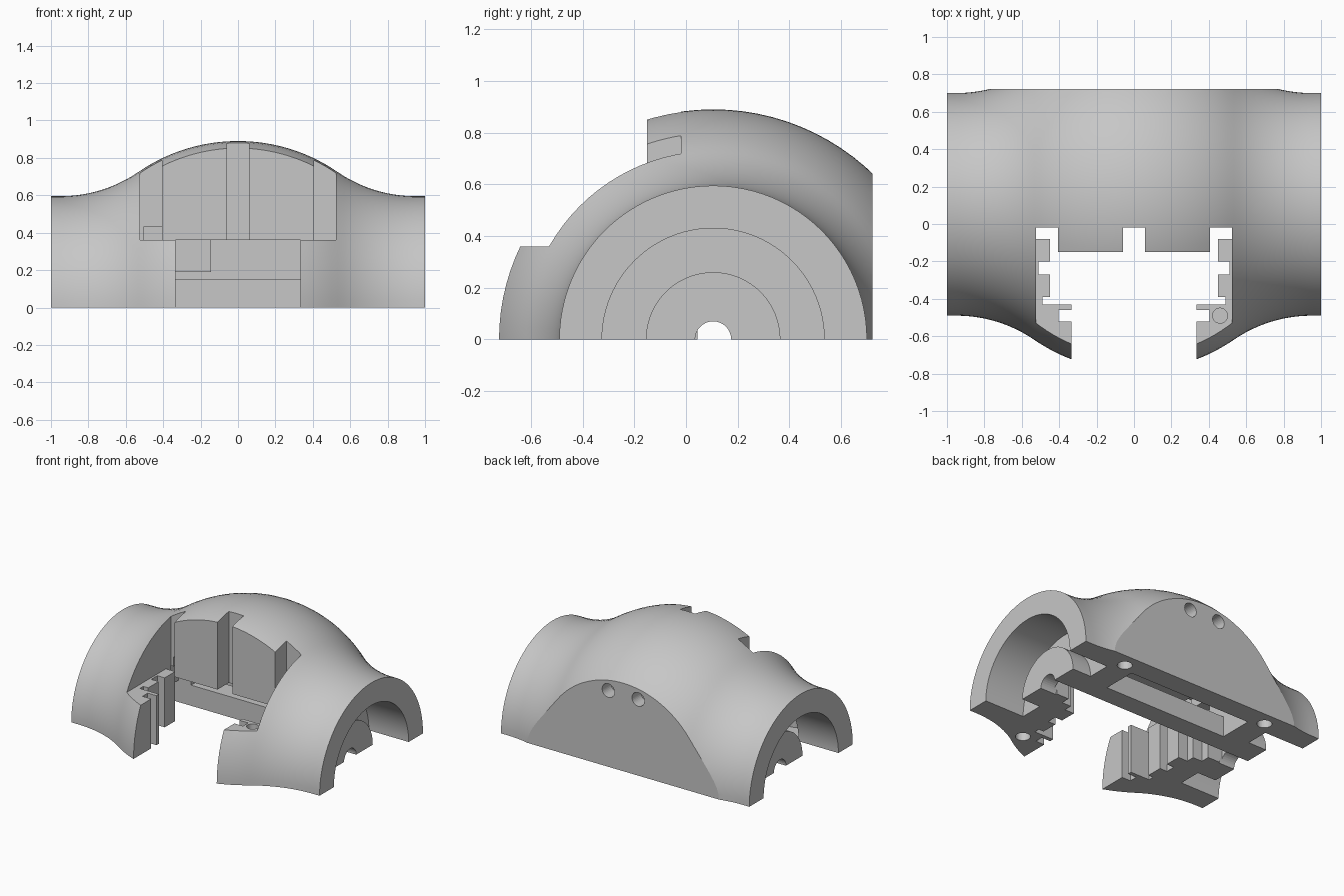
import bpy, bmesh, math
from mathutils import Matrix, Vector

if "Cube" in bpy.data.objects:
    bpy.data.objects.remove(bpy.data.objects["Cube"])

CY = 0.105  # y of the main axis

grey = bpy.data.materials.new("plain_grey")
grey.diffuse_color = (0.57, 0.57, 0.57, 1)
grey.use_nodes = True
grey.node_tree.nodes["Principled BSDF"].inputs["Base Color"].default_value = grey.diffuse_color


def finish(bm, name):
    bmesh.ops.recalc_face_normals(bm, faces=bm.faces)
    me = bpy.data.meshes.new(name)
    bm.to_mesh(me)
    bm.free()
    ob = bpy.data.objects.new(name, me)
    bpy.context.collection.objects.link(ob)
    me.materials.append(grey)
    return ob


def lathe(name, profile, steps=96):
    """Solid of revolution about the x-directed main axis."""
    bm = bmesh.new()
    rings = []
    for x, r in profile:
        rings.append([bm.verts.new((x, CY + r * math.cos(2 * math.pi * i / steps),
                                    r * math.sin(2 * math.pi * i / steps))) for i in range(steps)])
    for a, b in zip(rings, rings[1:]):
        for i in range(steps):
            j = (i + 1) % steps
            bm.faces.new((a[i], a[j], b[j], b[i]))
    bm.faces.new(rings[0])
    bm.faces.new(rings[-1])
    return finish(bm, name)


def prism(name, pts, z0, z1):
    bm = bmesh.new()
    f = bm.faces.new([bm.verts.new((x, y, z0)) for x, y in pts])
    new = bmesh.ops.extrude_face_region(bm, geom=[f])["geom"]
    bmesh.ops.translate(bm, vec=(0, 0, z1 - z0),
                        verts=[v for v in new if isinstance(v, bmesh.types.BMVert)])
    return finish(bm, name)


def box(name, x0, x1, y0, y1, z0, z1):
    return prism(name, [(x0, y0), (x1, y0), (x1, y1), (x0, y1)], z0, z1)


def drill(name, a, b, r):
    a, b = Vector(a), Vector(b)
    bm = bmesh.new()
    m = Matrix.Translation((a + b) / 2) @ (b - a).to_track_quat('Z', 'Y').to_matrix().to_4x4()
    bmesh.ops.create_cone(bm, cap_ends=True, segments=32, radius1=r, radius2=r,
                          depth=(b - a).length, matrix=m)
    return finish(bm, name)


def mirrored(half):
    return half + [(-x, y) for x, y in reversed(half)]


# Housing: domed middle blending through a concave fillet into the tube ends
def radius(x):
    x = abs(x)
    if x < 0.5325:
        return math.sqrt(0.94 ** 2 - x * x) - 0.05
    if x < 0.95:
        return 1.332 - math.sqrt(0.737 ** 2 - (0.95 - x) ** 2)
    return 0.595


housing = lathe("housing", [(i / 30, radius(i / 30)) for i in range(-30, 31)])


def combine(tool, op):
    mod = housing.modifiers.new("combine", 'BOOLEAN')
    mod.operation, mod.solver, mod.object = op, 'EXACT', tool
    bpy.context.view_layer.objects.active = housing
    bpy.ops.object.modifier_apply(modifier=mod.name)
    bpy.data.objects.remove(tool, do_unlink=True)


# Round recess with a shorter boss at each end
for s in (-1, 1):
    combine(lathe("end_recess", [(s * 0.68, 0.43), (s * 1.1, 0.43)]), 'DIFFERENCE')
    combine(lathe("end_boss", [(s * 0.64, 0.26), (s * 0.83, 0.26)]), 'UNION')

# Front window above the ledges, leaving two plates
upper = [(0.525, -1), (0.525, -0.02), (0.405, -0.02), (0.405, -0.15), (0.06, -0.15), (0.06, -0.02)]
combine(prism("window", mirrored(upper), 0.36, 1.2), 'DIFFERENCE')

# Lower opening with toothed sides, running back into the inner pocket
lower = [(0.335, -1), (0.335, -0.52), (0.405, -0.52), (0.405, -0.46), (0.335, -0.46),
         (0.335, -0.43), (0.49, -0.43), (0.49, -0.39), (0.45, -0.39), (0.45, -0.27),
         (0.51, -0.27), (0.51, -0.2), (0.45, -0.2), (0.45, -0.08), (0.525, -0.08),
         (0.525, -0.02), (0.6, -0.02), (0.6, 0.175), (0.5, 0.175), (0.5, 0.57)]
combine(prism("cavity", mirrored(lower), -0.2, 0.36), 'DIFFERENCE')
combine(box("corner_recess", -0.505, -0.405, -0.075, 0.1, 0.35, 0.43), 'DIFFERENCE')

# Cross bar and hanging block inside the cavity
combine(box("cross_bar", -0.61, 0.61, 0.175, 0.32, -0.1, 0.15), 'UNION')
combine(box("hanging_block", -0.335, -0.145, 0.4, 0.6, 0.19, 0.4), 'UNION')

# Bearing slots, shaft holes and screw holes
for s in (-1, 1):
    x0, x1 = sorted((s * 0.55, s * 0.72))
    combine(box("bearing_slot", x0, x1, 0.045, 0.175, -0.1, 0.16), 'DIFFERENCE')
    combine(drill("shaft", (s * 0.7, CY, 0), (s * 1.2, CY, 0), 0.07), 'DIFFERENCE')
    combine(drill("front_screw", (s * 0.51, -0.53, -0.1), (s * 0.51, -0.53, 0.22), 0.05), 'DIFFERENCE')
    combine(drill("rear_screw", (s * 0.6, 0.62, -0.1), (s * 0.6, 0.62, 0.22), 0.05), 'DIFFERENCE')
    combine(drill("back_hole", (s * 0.12, 0.62, 0.555), (s * 0.12, 0.9, 0.555), 0.05), 'DIFFERENCE')
combine(drill("ledge_hole", (0.46, -0.49, 0.3), (0.46, -0.49, 0.45), 0.04), 'DIFFERENCE')

# Flat base and flat back
combine(box("base_cut", -2, 2, -2, 2, -2, 0), 'DIFFERENCE')
combine(box("back_cut", -2, 2, 0.722, 2, -1, 2), 'DIFFERENCE')

bpy.ops.object.select_all(action='DESELECT')
housing.select_set(True)
bpy.context.view_layer.objects.active = housing
bpy.ops.object.shade_smooth_by_angle(angle=math.radians(8))
